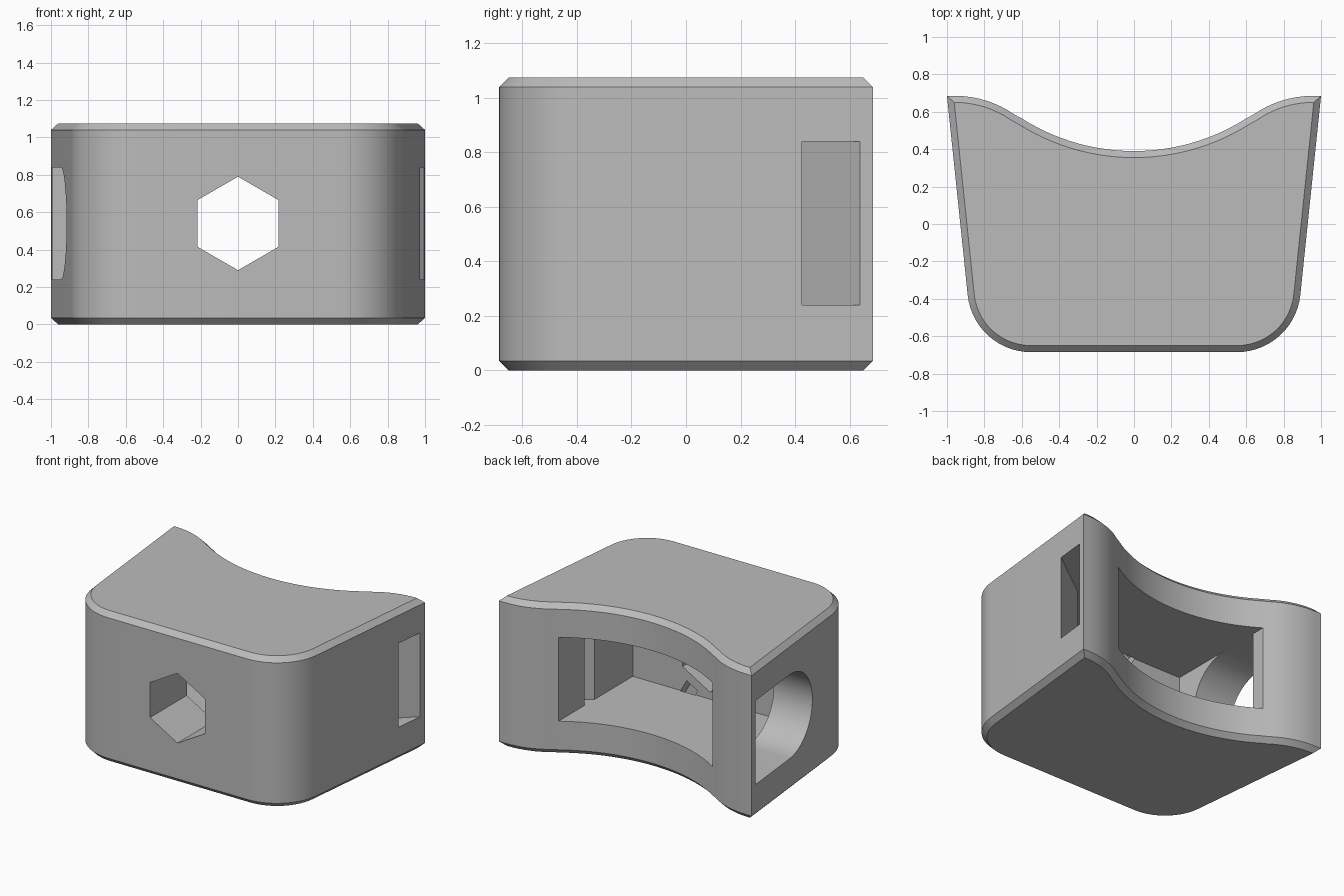
import bpy, bmesh
from math import sin, cos, radians, asin, pi

if "Cube" in bpy.data.objects:
    bpy.data.objects.remove(bpy.data.objects["Cube"], do_unlink=True)

HEIGHT, CHAMFER = 1.075, 0.035
LOW, HIGH = 0.24, 0.84          # floor and ceiling of the cavity
MID = (LOW + HIGH) / 2

grey = bpy.data.materials.new("mid grey")
grey.use_nodes = True
grey.diffuse_color = (0.5, 0.5, 0.5, 1)
grey.node_tree.nodes["Principled BSDF"].inputs["Base Color"].default_value = (0.5, 0.5, 0.5, 1)


def arc(cx, cy, r, start, end, steps):
    """Points on an arc, angles in degrees."""
    angles = [radians(start + (end - start) * i / steps) for i in range(steps + 1)]
    return [(cx + r * cos(a), cy + r * sin(a)) for a in angles]


def loft(name, lower, upper, chamfer=0):
    """Solid between two matching rings of 3D points."""
    bm = bmesh.new()
    a = [bm.verts.new(p) for p in lower]
    b = [bm.verts.new(p) for p in upper]
    caps = [bm.faces.new(a), bm.faces.new(b)]
    for i in range(len(a)):
        j = (i + 1) % len(a)
        bm.faces.new((a[i], a[j], b[j], b[i]))
    bmesh.ops.recalc_face_normals(bm, faces=bm.faces)
    if chamfer:
        rim = [e for f in caps for e in f.edges]
        bmesh.ops.bevel(bm, geom=rim, offset=chamfer * 2 ** 0.5 / 2 ** 0.5,
                        segments=1, affect='EDGES')
    mesh = bpy.data.meshes.new(name)
    bm.to_mesh(mesh)
    bm.free()
    mesh.materials.append(grey)
    obj = bpy.data.objects.new(name, mesh)
    bpy.context.collection.objects.link(obj)
    return obj


def upright(name, plan, z0, z1, chamfer=0):
    return loft(name, [(x, y, z0) for x, y in plan], [(x, y, z1) for x, y in plan], chamfer)


def through_front(name, outline, y0, y1):
    return loft(name, [(x, y0, z) for x, z in outline], [(x, y1, z) for x, z in outline])


# Body outline, right half from front middle to back middle, then mirrored
sweep = 34.85
crest = 0.55
half = arc(0.551, -0.345, 0.34, -90, -6, 14)
half += [(1, 0.685)]
half += arc(0.955, 0.685 - crest, crest, 90, 90 + sweep, 8)
half += arc(0, 0.39 + 1.12, 1.12, -90 + sweep, -90, 14)[1:]
plan = half + [(-x, y) for x, y in reversed(half[:-1])]
body = upright("body", plan, 0, HEIGHT, CHAMFER)

# Cavity open to the back
cutters = [upright("cavity_cutter", [(-0.61, -0.27), (0.61, -0.27), (0.61, 0.9), (-0.61, 0.9)], LOW, HIGH)]

# Slanted strap slot in one side
cutters.append(upright("strap_slot_cutter",
                       [(1.04, 0.68), (0.58, 0.25), (0.58, 0.14), (1.04, 0.475)], LOW, HIGH))


# Round-ended side tunnel, narrowing inwards along its back wall
def tunnel_ring(x, back):
    ring = [(back, LOW), (back, HIGH)] + arc(0.18, MID, 0.3, 90, 270, 28)
    return [(x, y, z) for y, z in ring]


cutters.append(loft("side_tunnel_cutter", tunnel_ring(-1.06, 0.663), tunnel_ring(-0.57, 0.45)))

# Hexagonal hole through the front wall
cutters.append(through_front("hexagon_cutter", arc(0, MID, 0.25, 90, 390, 5), -0.8, -0.2))

# Ring of shallow radial pockets around the hexagon
for k in range(6):
    a = k * pi / 3
    corners = [(0.28, -0.05), (0.45, -0.05), (0.45, 0.05), (0.28, 0.05)]
    outline = [(r * cos(a) - t * sin(a), MID + r * sin(a) + t * cos(a)) for r, t in corners]
    cutters.append(through_front("pocket_cutter", outline, -0.37, -0.265))

# Carve the body and discard the cutters
bpy.context.view_layer.objects.active = body
for cutter in cutters:
    cutter.hide_render = True
    mod = body.modifiers.new("carve", 'BOOLEAN')
    mod.operation = 'DIFFERENCE'
    mod.solver = 'EXACT'
    mod.object = cutter
    bpy.ops.object.modifier_apply(modifier=mod.name)
for cutter in cutters:
    bpy.data.objects.remove(cutter, do_unlink=True)

bpy.ops.object.select_all(action='DESELECT')
body.select_set(True)
bpy.ops.object.shade_smooth_by_angle(angle=radians(25))
